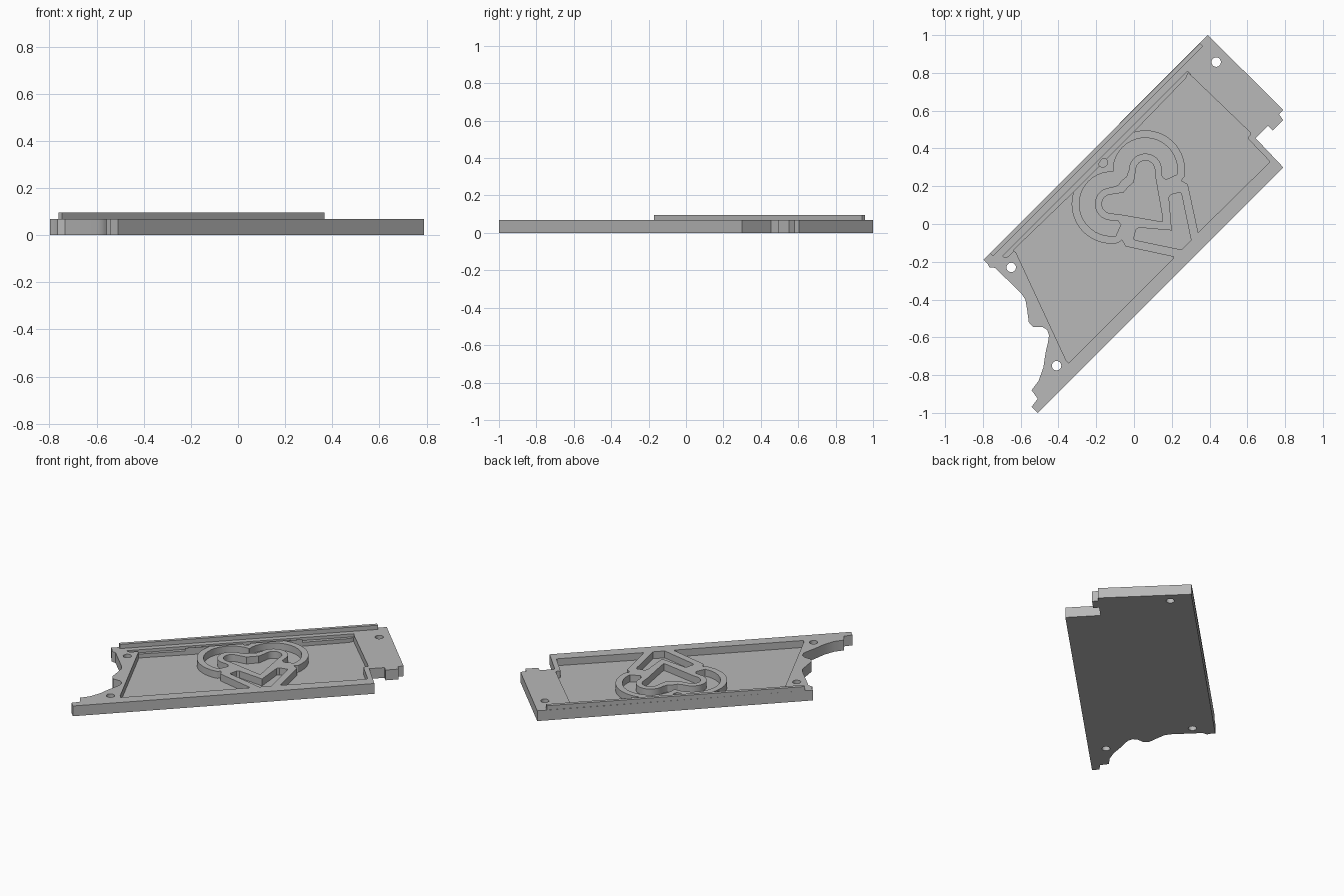
import bpy, bmesh
from math import cos, sin, radians

if "Cube" in bpy.data.objects:
    bpy.data.objects.remove(bpy.data.objects["Cube"])

THICK, FLOOR, RIDGE = 0.068, 0.022, 0.096
AXIS = 0.166            # emblem is symmetric about x + y = AXIS
LOBE = (0.06, 0.286)    # centre of one emblem lobe

grey = bpy.data.materials.new("light_grey")
grey.use_nodes = True
grey.diffuse_color = (0.48, 0.48, 0.48, 1)
grey.node_tree.nodes["Principled BSDF"].inputs["Base Color"].default_value = (0.48, 0.48, 0.48, 1)


def arc(centre, r, a0, a1, n=20):
    return [(centre[0] + r * cos(radians(a0 + (a1 - a0) * i / n)),
             centre[1] + r * sin(radians(a0 + (a1 - a0) * i / n))) for i in range(n + 1)]


def flip(points):
    """Reflect across the emblem axis, reversing the order."""
    return [(AXIS - y, AXIS - x) for x, y in reversed(points)]


def rounded(points, r=0.012, n=4):
    """Round every corner of a closed polygon with a small curve."""
    out = []
    for i, (x, y) in enumerate(points):
        ends = []
        for qx, qy in (points[i - 1], points[(i + 1) % len(points)]):
            d = ((qx - x) ** 2 + (qy - y) ** 2) ** 0.5
            t = min(r, d * 0.45) / d
            ends.append((x + (qx - x) * t, y + (qy - y) * t))
        (ax, ay), (bx, by) = ends
        for k in range(n + 1):
            t = k / n
            u = 1 - t
            out.append((u * u * ax + 2 * u * t * x + t * t * bx,
                        u * u * ay + 2 * u * t * y + t * t * by))
    return out


def prism(name, loops, z0, z1):
    """Extrude closed outlines into solids between two heights."""
    bm = bmesh.new()
    for pts in loops:
        face = bm.faces.new([bm.verts.new((x, y, z0)) for x, y in pts])
        top = bmesh.ops.extrude_face_region(bm, geom=[face])["geom"]
        for v in top:
            if isinstance(v, bmesh.types.BMVert):
                v.co.z = z1
    bmesh.ops.recalc_face_normals(bm, faces=bm.faces)
    mesh = bpy.data.meshes.new(name)
    bm.to_mesh(mesh)
    bm.free()
    mesh.materials.append(grey)
    obj = bpy.data.objects.new(name, mesh)
    bpy.context.collection.objects.link(obj)
    return obj


def cut(target, loops, z0, z1):
    cutter = prism("cutter", loops, z0, z1)
    cutter.hide_render = True
    mod = target.modifiers.new("cut", "BOOLEAN")
    mod.operation, mod.solver, mod.object = "DIFFERENCE", "EXACT", cutter
    bpy.context.view_layer.objects.active = target
    bpy.ops.object.modifier_apply(modifier=mod.name)
    bpy.data.objects.remove(cutter)


# Plate outline with stepped end, small tongue and scalloped end
outline = [(0.39, 1.0), (0.79, 0.605), (0.768, 0.58), (0.79, 0.55), (0.735, 0.495),
           (0.71, 0.52), (0.643, 0.455), (0.79, 0.30), (-0.51, -1.0), (-0.542, -0.968),
           (-0.51, -0.925), (-0.542, -0.88), (-0.505, -0.83), (-0.48, -0.76),
           (-0.468, -0.68), (-0.455, -0.625), (-0.45, -0.59), (-0.46, -0.56),
           (-0.485, -0.545), (-0.535, -0.545), (-0.557, -0.52), (-0.565, -0.46),
           (-0.575, -0.40), (-0.595, -0.37), (-0.735, -0.232), (-0.765, -0.23),
           (-0.775, -0.21), (-0.797, -0.19)]
plate = prism("plate", [outline], 0, THICK)

# Outer emblem edge, shared by the two large pockets
edge = arc(LOBE, 0.21, 107, -10) + [(0.25, 0.23), (0.285, 0.21), (0.34, -0.045)]

right_pocket = edge + rounded([(0.36, -0.045), (0.72, 0.33), (0.60, 0.455),
                               (0.622, 0.478), (0.287, 0.80)])[5:20]
right_pocket += [(0.287, 0.80), (0.275, 0.772)]
left_pocket = flip(edge) + [(-0.64, -0.14), (-0.625, -0.15), (-0.36, -0.72),
                            (-0.345, -0.735), (0.205, -0.185)]

# Two-lobed channel between the outer and inner emblem walls
channel_out = arc(LOBE, 0.17, -8, 183)
channel_in = [(-0.065, 0.231), (-0.04, 0.25)] + arc(LOBE, 0.087, 180, -5) + \
             [(0.15, 0.25), (0.17, 0.236)]
channel = channel_out + flip(channel_out) + flip(channel_in) + channel_in

# Heart-shaped centre pocket and angled channel at the tip
heart_half = [(-0.03, 0.196), (-0.002, 0.22), (0.004, 0.25)] + \
             arc(LOBE, 0.05, 175, 5) + [(0.115, 0.24), (0.15, 0.04)]
heart = heart_half + [(0.152, 0.014)] + flip(heart_half)[:-1]
tip_half = [(0.185, 0.14), (0.195, 0.155), (0.245, 0.168), (0.252, 0.155), (0.302, -0.085)]
tip = [(0.2, -0.034)] + tip_half + flip(tip_half)

# Small relief pocket where the lobes meet
relief = rounded([(-0.19, 0.315), (-0.165, 0.35), (-0.14, 0.34), (-0.145, 0.305), (-0.175, 0.30)])

cut(plate, [right_pocket, left_pocket, channel, heart, tip, relief], FLOOR, 0.2)

# Long shallow slot along the ridge side
slot = [(0.284, 0.809), (0.30, 0.79), (-0.665, -0.172), (-0.685, -0.178), (-0.695, -0.17)]
cut(plate, [slot], THICK - 0.02, 0.2)

# Screw holes
screws = [arc(c, 0.025, 0, 345, 23) for c in ((0.435, 0.857), (-0.65, -0.23), (-0.41, -0.75))]
cut(plate, screws, -0.1, 0.2)

# Raised ridge along the long edge
ridge = prism("edge_ridge", [[(-0.762, -0.155), (0.35, 0.957), (0.366, 0.941), (-0.746, -0.171)]],
              THICK - 0.01, RIDGE)

for obj in (plate, ridge):
    bpy.ops.object.select_all(action="DESELECT")
    obj.select_set(True)
    bpy.context.view_layer.objects.active = obj
    bpy.ops.object.shade_smooth_by_angle(angle=radians(30))
